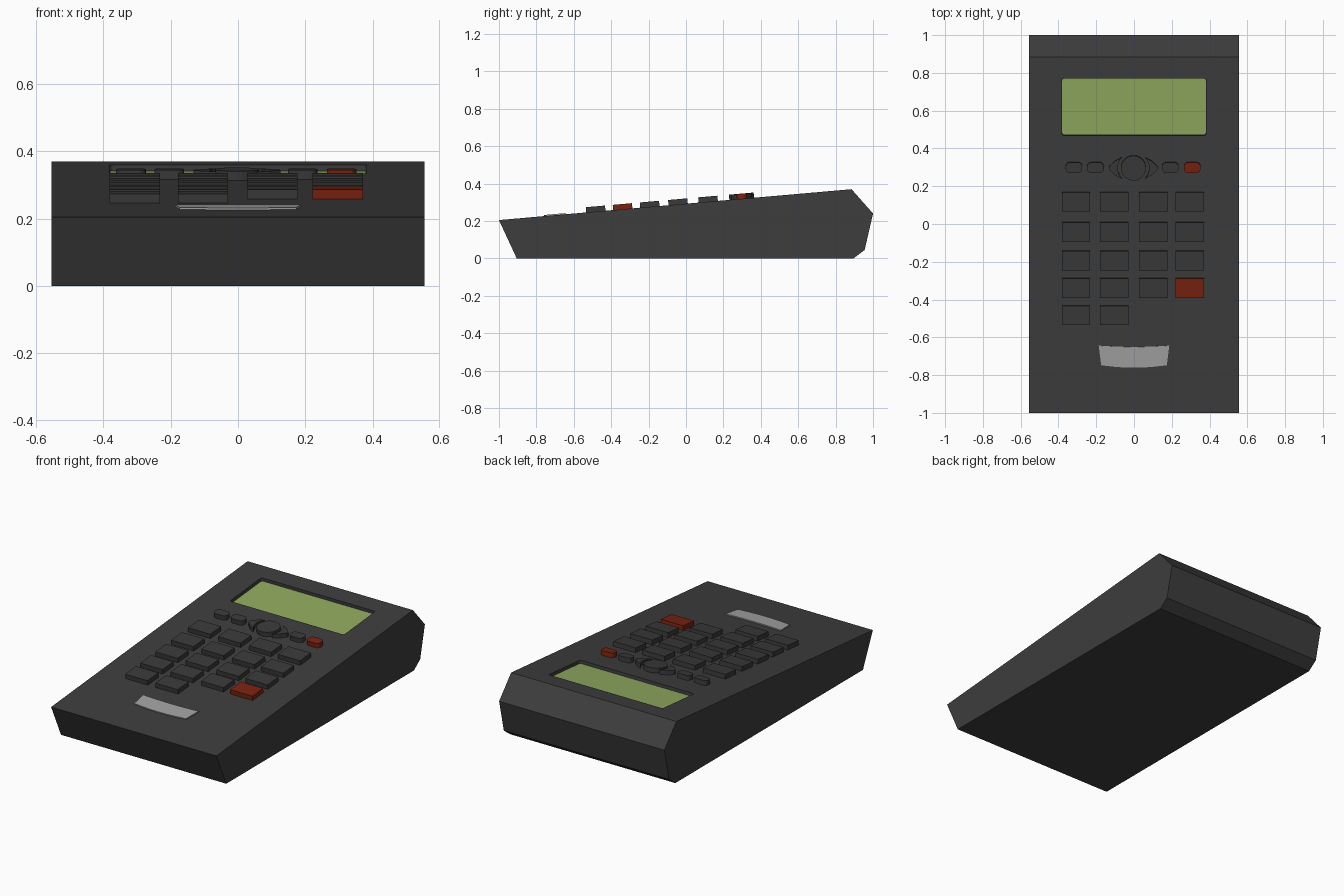
import bpy, bmesh, math
from mathutils import Vector

if "Cube" in bpy.data.objects:
    bpy.data.objects.remove(bpy.data.objects["Cube"])


def material(name, rgb):
    m = bpy.data.materials.new(name)
    m.diffuse_color = (*rgb, 1)
    m.use_nodes = True
    m.node_tree.nodes["Principled BSDF"].inputs["Base Color"].default_value = m.diffuse_color
    return m


CHARCOAL = material("charcoal", (0.047, 0.047, 0.047))
KEY_GREY = material("key dark grey", (0.041, 0.041, 0.041))
RED = material("dark red", (0.19, 0.017, 0.005))
GREEN = material("screen green", (0.28, 0.40, 0.115))
SILVER = material("silver grey", (0.36, 0.36, 0.36))

# Sloping top panel: height above ground at y, and its normal
SLOPE = (0.37 - 0.205) / 1.885
NORMAL = Vector((0, -SLOPE, 1)).normalized()


def surface(x, y):
    return Vector((x, y, 0.205 + (y + 1) * SLOPE))


def prism(name, bottom, top, mat):
    """Close two matching loops of points into a solid."""
    bm = bmesh.new()
    a = [bm.verts.new(p) for p in bottom]
    b = [bm.verts.new(p) for p in top]
    n = len(a)
    bm.faces.new(a[::-1])
    bm.faces.new(b)
    for i in range(n):
        j = (i + 1) % n
        bm.faces.new((a[i], a[j], b[j], b[i]))
    bmesh.ops.recalc_face_normals(bm, faces=bm.faces)
    me = bpy.data.meshes.new(name)
    bm.to_mesh(me)
    bm.free()
    me.materials.append(mat)
    ob = bpy.data.objects.new(name, me)
    bpy.context.collection.objects.link(ob)
    return ob


def on_panel(name, outline, low, high, mat):
    """Extrude an (x, y) outline between two offsets from the top panel."""
    return prism(name, [surface(x, y) + NORMAL * low for x, y in outline],
                 [surface(x, y) + NORMAL * high for x, y in outline], mat)


def arc(cx, cy, r, a0, a1, n):
    return [(cx + r * math.cos(math.radians(a0 + (a1 - a0) * i / n)),
             cy + r * math.sin(math.radians(a0 + (a1 - a0) * i / n))) for i in range(n + 1)]


def rounded(cx, cy, w, h, r, n=4):
    pts = []
    for k, (sx, sy) in enumerate([(1, 1), (-1, 1), (-1, -1), (1, -1)]):
        pts += arc(cx + sx * (w / 2 - r), cy + sy * (h / 2 - r), r, 90 * k, 90 * k + 90, n)
    return pts


def box(cx, cy, w, h):
    return [(cx + sx * w / 2, cy + sy * h / 2) for sx, sy in [(1, 1), (-1, 1), (-1, -1), (1, -1)]]


# Wedge body from its side profile
profile = [(-1, 0.205), (-0.905, 0), (0.895, 0), (0.955, 0.045), (1, 0.24), (0.885, 0.37)]
body = prism("body", [(-0.555, y, z) for y, z in profile], [(0.555, y, z) for y, z in profile], CHARCOAL)

# Screen recess cut into the panel
cutter = on_panel("screen_cutter", rounded(0, 0.62, 0.765, 0.302, 0.012, 3), -0.022, 0.05, CHARCOAL)
cutter.hide_render = True
mod = body.modifiers.new("recess", 'BOOLEAN')
mod.object = cutter
mod.operation = 'DIFFERENCE'
mod.solver = 'EXACT'
bpy.context.view_layer.objects.active = body
bpy.ops.object.modifier_apply(modifier="recess")
bpy.data.objects.remove(cutter)
on_panel("screen", rounded(0, 0.62, 0.76, 0.297, 0.012, 3), -0.024, -0.018, GREEN)

# Main keypad; the last row has two keys only
for r, y in enumerate([0.119, -0.042, -0.193, -0.338, -0.482]):
    for c, x in enumerate([-0.307, -0.104, 0.102, 0.296]):
        if r == 4 and c > 1:
            continue
        on_panel(f"key_{r + 1}_{c + 1}", box(x, y, 0.15, 0.103), -0.005, 0.028,
                 RED if (r, c) == (3, 3) else KEY_GREY)

# Small rounded function buttons
for i, x in enumerate([-0.318, -0.204, 0.192, 0.308]):
    on_panel(f"function_button_{i + 1}", rounded(x, 0.3, 0.088, 0.056, 0.022), -0.005, 0.028,
             RED if i == 3 else KEY_GREY)

# Round centre button with a pointed arrow button on each side
CX, CY = -0.003, 0.298
on_panel("centre_button", arc(CX, CY, 0.066, 0, 345, 23), -0.005, 0.028, KEY_GREY)
for side, name in ((-1, "left"), (1, "right")):
    shape = arc(0, 0, 0.083, -42, 42, 8) + [(0.098, 0.037), (0.13, 0.006), (0.13, -0.006), (0.098, -0.037)]
    on_panel(f"{name}_arrow_button", [(CX + side * x, CY + y) for x, y in shape], -0.005, 0.026, KEY_GREY)

# Curved silver badge plate near the front edge
top = [(0.187 * t / 5, -0.65 + 0.007 * (t / 5) ** 2) for t in range(-5, 6)]
low = [(0.174 * t / 5, -0.76 + 0.013 * (t / 5) ** 2) for t in range(5, -6, -1)]
on_panel("badge_plate", top + low, -0.003, 0.006, SILVER)
